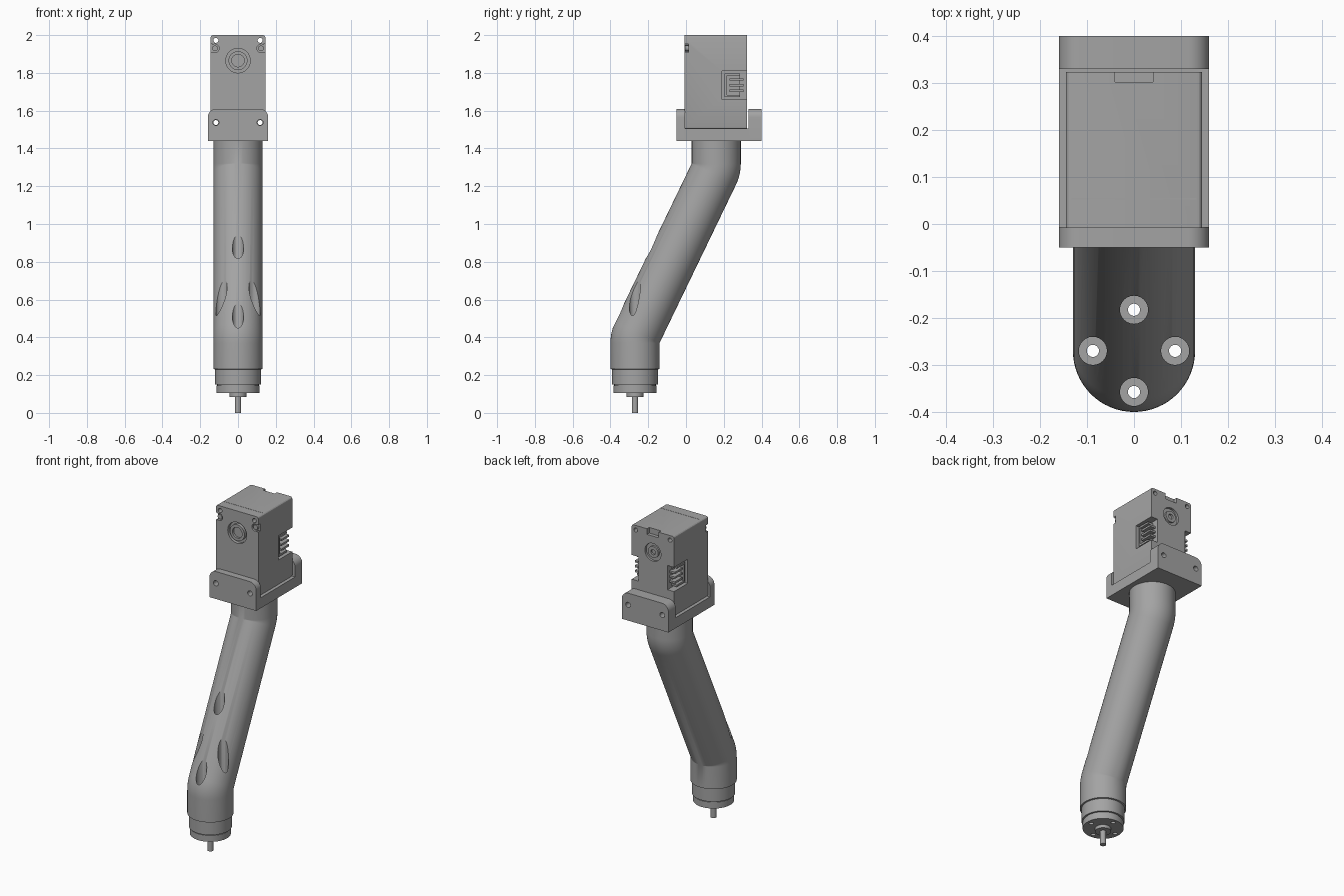
import bpy
import bmesh
from math import sin, cos, pi, radians
from mathutils import Vector, Matrix

if "Cube" in bpy.data.objects:
    bpy.data.objects.remove(bpy.data.objects["Cube"], do_unlink=True)

grey = bpy.data.materials.new("plain grey")
grey.use_nodes = True
colour = (0.37, 0.37, 0.37, 1)
grey.diffuse_color = colour
grey.node_tree.nodes["Principled BSDF"].inputs["Base Color"].default_value = colour


def finish(bm, name):
    bmesh.ops.recalc_face_normals(bm, faces=bm.faces)
    mesh = bpy.data.meshes.new(name)
    bm.to_mesh(mesh)
    bm.free()
    mesh.materials.append(grey)
    mesh.shade_smooth()
    mesh.set_sharp_from_angle(angle=radians(28))
    ob = bpy.data.objects.new(name, mesh)
    bpy.context.collection.objects.link(ob)
    return ob


def box(name, lo, hi, round_axis=None, radius=0.0, top_only=False, segments=5):
    lo, hi = Vector(lo), Vector(hi)
    bm = bmesh.new()
    size = Matrix.Diagonal((*(hi - lo), 1))
    bmesh.ops.create_cube(bm, size=1, matrix=Matrix.Translation((lo + hi) / 2) @ size)
    if radius:
        edges = []
        for e in bm.edges:
            a, b = (v.co for v in e.verts)
            along = abs((a - b).normalized()[round_axis]) > 0.9
            if along and (not top_only or a.z > (lo.z + hi.z) / 2):
                edges.append(e)
        bmesh.ops.bevel(bm, geom=edges, offset=radius, segments=segments,
                        profile=0.5, affect='EDGES')
    return finish(bm, name)


def cylinder(name, start, end, r, sides=32):
    start, end = Vector(start), Vector(end)
    axis = end - start
    bm = bmesh.new()
    turn = axis.to_track_quat('Z', 'Y').to_matrix().to_4x4()
    bmesh.ops.create_cone(bm, cap_ends=True, segments=sides, radius1=r, radius2=r,
                          depth=axis.length, matrix=Matrix.Translation((start + end) / 2) @ turn)
    return finish(bm, name)


def cut(target, cutters):
    """Subtract each cutter, bake the result and discard the cutters."""
    for c in cutters:
        c.hide_render = True
        mod = target.modifiers.new("cut", 'BOOLEAN')
        mod.operation, mod.solver, mod.object = 'DIFFERENCE', 'EXACT', c
    deps = bpy.context.evaluated_depsgraph_get()
    mesh = bpy.data.meshes.new_from_object(target.evaluated_get(deps))
    target.modifiers.clear()
    target.data = mesh
    mesh.shade_smooth()
    mesh.set_sharp_from_angle(angle=radians(28))
    for c in cutters:
        bpy.data.objects.remove(c, do_unlink=True)


def y_hole(x, z, y0, y1, r):
    return cylinder("cutter", (x, y0, z), (x, y1, z), r)


# Bent arm: circular sections swept around the inner corner of each bend
R, BEND, STEPS, SIDES = 0.13, radians(25.7), 8, 64
BASE_Y = -0.27
sections = [(BASE_Y, 0.15, 0, 0.121), (BASE_Y, 0.23, 0, 0.121), (BASE_Y, 0.232, 0, R)]
for i in range(STEPS + 1):
    t = BEND * i / STEPS
    sections.append((-0.14 - R * cos(t), 0.37 + R * sin(t), t, R))
for i in range(STEPS + 1):
    t = BEND * (1 - i / STEPS)
    sections.append((0.03 + R * cos(t), 1.32 - R * sin(t), t, R))
sections.append((0.16, 1.45, 0, R))
bm = bmesh.new()
rings = []
for y, z, t, r in sections:
    ring = []
    for k in range(SIDES):
        p = 2 * pi * k / SIDES
        ring.append(bm.verts.new((r * cos(p), y + r * sin(p) * cos(t), z - r * sin(p) * sin(t))))
    rings.append(ring)
for a, b in zip(rings, rings[1:]):
    for k in range(SIDES):
        n = (k + 1) % SIDES
        bm.faces.new((a[k], a[n], b[n], b[k]))
bm.faces.new(rings[0])
bm.faces.new(rings[-1])
bmesh.ops.remove_doubles(bm, verts=bm.verts, dist=0.0005)
arm = finish(bm, "bent_arm")

# Tool end: stepped collar, boss and shaft
def turned(name, z0, z1, r):
    return cylinder(name, (0, BASE_Y, z0), (0, BASE_Y, z1), r, 48)

collar = turned("end_collar", 0.105, 0.144, 0.115)
neck = turned("collar_groove", 0.142, 0.152, 0.11)
turned("shaft_boss", 0.085, 0.107, 0.045)
turned("output_shaft", 0, 0.09, 0.017)

# Four vertical screw bores through the arm and the collar
bolts = [(0.0875 * cos(k * pi / 2), BASE_Y + 0.0875 * sin(k * pi / 2)) for k in range(4)]
def bores(z0, z1, r):
    return [cylinder("cutter", (x, y, z0), (x, y, z1), r, 24) for x, y in bolts]

cut(arm, bores(0.2, 1.1, 0.03) + bores(0.1, 0.25, 0.013))
for part in (collar, neck):
    cut(part, bores(0.05, 0.25, 0.013))

# Bracket: floor with a rounded plate at the front and back
box("bracket_floor", (-0.16, -0.01, 1.44), (0.16, 0.335, 1.505))
for name, y0, y1 in (("front_plate", -0.05, -0.006), ("back_plate", 0.33, 0.4)):
    plate = box(name, (-0.16, y0, 1.44), (0.16, y1, 1.61), 1, 0.045, True, 8)
    cut(plate, [y_hole(s * 0.117, 1.537, y0 - 0.1, y1 + 0.1, 0.016) for s in (-1, 1)])

# Motor housing with screw holes, horn recesses, connector pockets and top slot
AXIS_Z = 1.865
housing = box("motor_housing", (-0.145, -0.008, 1.503), (0.145, 0.324, 2.0), 1, 0.012, segments=3)
cutters = [y_hole(0, AXIS_Z, -0.1, 0.012, 0.065), y_hole(0, AXIS_Z, 0.31, 0.4, 0.055),
           box("cutter", (-0.04, 0.302, 1.965), (0.04, 0.4, 2.1))]
for s in (-1, 1):
    cutters += [y_hole(s * 0.117, z, -0.1, 0.5, 0.013) for z in (1.537, 1.972)]
    cutters.append(y_hole(s * 0.122, 1.93, -0.1, 0.012, 0.022))
    cutters.append(box("cutter", (s * 0.145 - 0.045, 0.19, 1.66), (s * 0.145 + 0.045, 0.4, 1.81)))
    cutters.append(box("cutter", (s * 0.145 - 0.01, -0.1, 1.908), (s * 0.145 + 0.01, 0.012, 1.952)))
cut(housing, cutters)

# Seam around the housing near the front, and one at the rear foot
box("top_seam", (-0.133, 0.052, 1.995), (0.133, 0.055, 2.001))

# Horns on both ends of the motor axis
front_horn = cylinder("front_horn", (0, 0.02, AXIS_Z), (0, -0.008, AXIS_Z), 0.05)
cut(front_horn, [y_hole(0, AXIS_Z, -0.1, 0.006, 0.033)])
back_horn = cylinder("back_horn", (0, 0.3, AXIS_Z), (0, 0.322, AXIS_Z), 0.035)
cut(back_horn, [y_hole(0, AXIS_Z, 0.308, 0.4, 0.016)])

# Corner screws and side connectors with pins
for s, side in ((-1, "right"), (1, "left")):
    cylinder(side + "_corner_screw", (s * 0.122, 0.02, 1.93), (s * 0.122, -0.004, 1.93), 0.015, 20)
    xs = sorted((s * 0.095, s * 0.137))
    socket = box(side + "_socket", (xs[0], 0.205, 1.672), (xs[1], 0.285, 1.798))
    ox = sorted((s * 0.108, s * 0.2))
    cut(socket, [box("cutter", (ox[0], 0.217, 1.684), (ox[1], 0.3, 1.786))])
    for k in range(3):
        z = 1.705 + 0.03 * k
        box(f"{side}_pin_{k + 1}", (xs[0], 0.23, z - 0.006), (xs[1], 0.305, z + 0.006))
